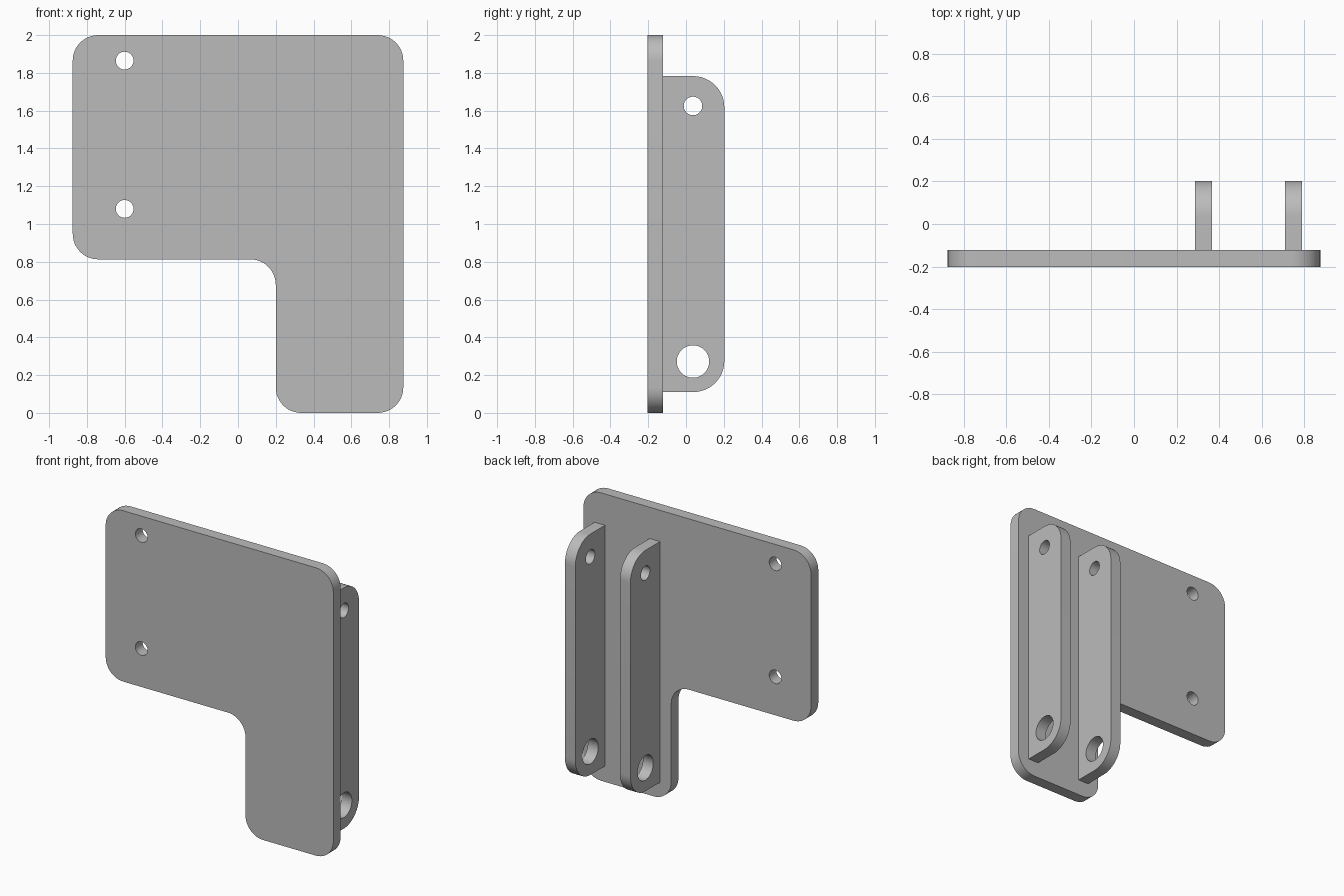
import bpy, bmesh
from math import cos, sin, pi
from mathutils import Matrix, Vector

cube = bpy.data.objects.get("Cube")
if cube:
    bpy.data.objects.remove(cube, do_unlink=True)

grey = bpy.data.materials.new("plain grey")
grey.use_nodes = True
grey.diffuse_color = (0.5, 0.5, 0.5, 1)
grey.node_tree.nodes["Principled BSDF"].inputs["Base Color"].default_value = (0.5, 0.5, 0.5, 1)


def rounded(corners, steps=12):
    """Outline through (x, y, radius) corners, each replaced by a fillet arc."""
    points = []
    for i, (x, y, r) in enumerate(corners):
        here = Vector((x, y))
        if r == 0:
            points.append(here)
            continue
        a = (Vector(corners[i - 1][:2]) - here).normalized()
        b = (Vector(corners[(i + 1) % len(corners)][:2]) - here).normalized()
        centre = here + (a + b) * r
        for k in range(steps + 1):
            t = k / steps * pi / 2
            points.append(centre - b * r * cos(t) - a * r * sin(t))
    return points


def circle(x, y, r, steps=40):
    return [Vector((x + r * cos(2 * pi * k / steps), y + r * sin(2 * pi * k / steps)))
            for k in range(steps)]


def cut_sheet(name, outline, holes, thickness, matrix):
    """Extrude a flat outline with holes into a solid sheet."""
    curve = bpy.data.curves.new(name + "_profile", 'CURVE')
    curve.dimensions = '2D'
    curve.fill_mode = 'BOTH'
    curve.extrude = thickness / 2
    for loop in [outline] + [circle(*h) for h in holes]:
        spline = curve.splines.new('POLY')
        spline.points.add(len(loop) - 1)
        for point, co in zip(spline.points, loop):
            point.co = (co.x, co.y, 0, 1)
        spline.use_cyclic_u = True
    profile = bpy.data.objects.new(name + "_profile", curve)
    bpy.context.collection.objects.link(profile)
    bpy.context.view_layer.update()
    mesh = bpy.data.meshes.new_from_object(
        profile.evaluated_get(bpy.context.evaluated_depsgraph_get()))
    bpy.data.objects.remove(profile, do_unlink=True)

    # Weld caps to walls and place the sheet
    bm = bmesh.new()
    bm.from_mesh(mesh)
    bmesh.ops.remove_doubles(bm, verts=bm.verts, dist=1e-5)
    bmesh.ops.transform(bm, matrix=matrix, verts=bm.verts)
    bmesh.ops.recalc_face_normals(bm, faces=bm.faces)
    bm.to_mesh(mesh)
    bm.free()
    mesh.name = name
    mesh.materials.clear()
    mesh.materials.append(grey)

    obj = bpy.data.objects.new(name, mesh)
    bpy.context.collection.objects.link(obj)
    bpy.ops.object.select_all(action='DESELECT')
    obj.select_set(True)
    bpy.context.view_layer.objects.active = obj
    bpy.ops.object.shade_smooth_by_angle(angle=pi / 6)
    return obj


upright = Matrix.Rotation(pi / 2, 4, 'X')          # profile in the x-z plane
sideways = Matrix.Rotation(pi / 2, 4, 'Z') @ upright  # profile in the y-z plane

# L-shaped mounting plate with two screw holes
R = 0.135
plate = rounded([(0.2, 0, R), (0.875, 0, R), (0.875, 2, R), (-0.875, 2, R),
                 (-0.875, 0.813, R), (0.2, 0.813, R)])
cut_sheet("mounting_plate", plate, [(-0.6, 1.865, 0.047), (-0.6, 1.08, 0.047)],
          0.08, Matrix.Translation((0, -0.163, 0)) @ upright)

# Pair of lugs behind the plate, each with a small and a large pin hole
lug = rounded([(-0.123, 0.11, 0), (0.203, 0.11, 0.165),
               (0.203, 1.783, 0.165), (-0.123, 1.783, 0)])
for name, x in (("right_lug", 0.326), ("left_lug", 0.749)):
    cut_sheet(name, lug, [(0.037, 1.625, 0.049), (0.037, 0.272, 0.086)],
              0.08, Matrix.Translation((x, 0, 0)) @ sideways)
